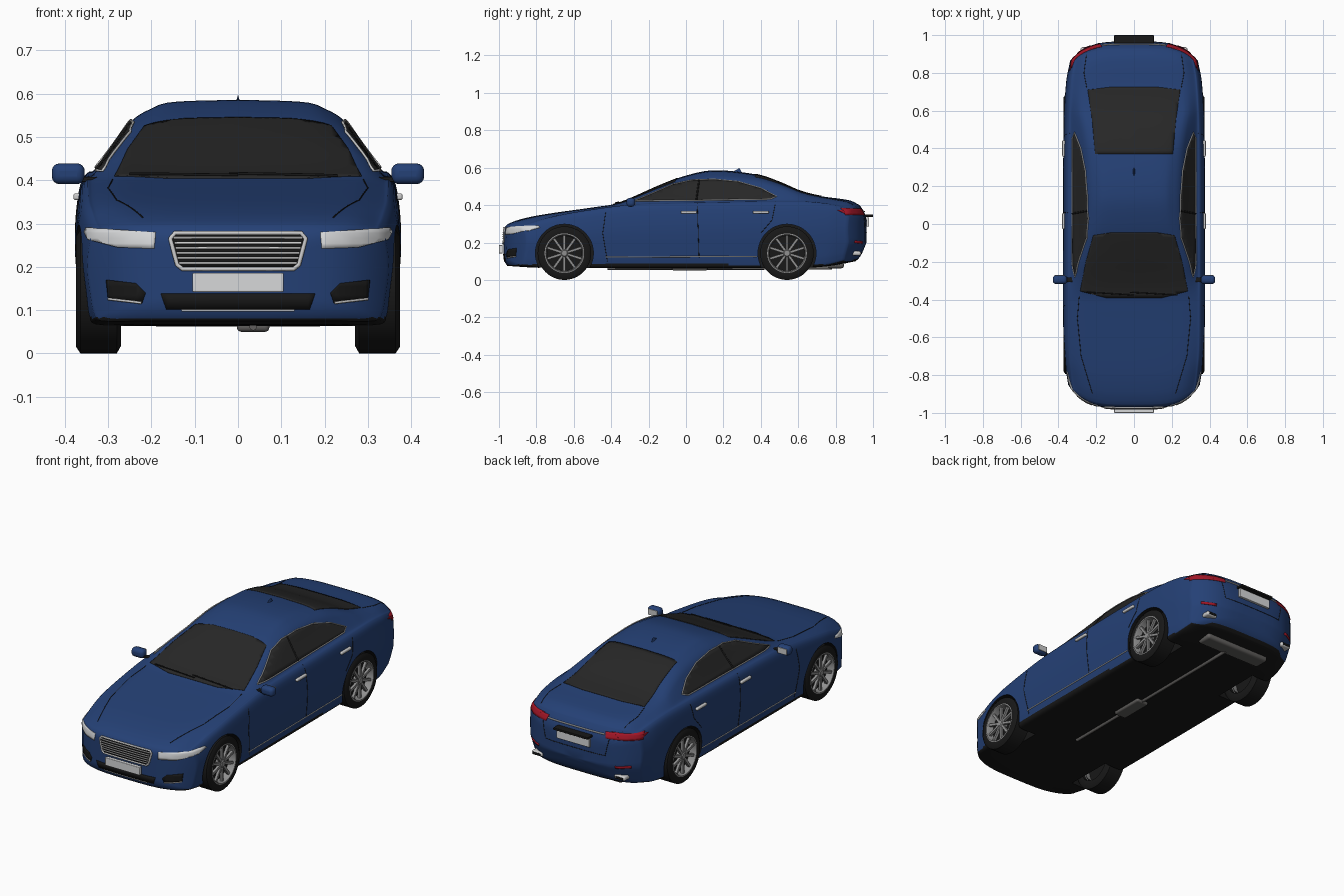
import bpy, bmesh, math
from mathutils import Vector, Matrix
from mathutils.bvhtree import BVHTree

if "Cube" in bpy.data.objects:
    bpy.data.objects.remove(bpy.data.objects["Cube"])


def material(name, *rgb):
    m = bpy.data.materials.new(name)
    m.use_nodes = True
    m.diffuse_color = (*rgb, 1)
    m.node_tree.nodes["Principled BSDF"].inputs["Base Color"].default_value = (*rgb, 1)
    return m


paint = material("blue paint", .018, .052, .18)
black = material("black rubber", .009, .009, .009)
glass = material("dark glass", .02, .02, .02)
chrome = material("chrome", .6, .6, .6)
lens = material("clear lens", .68, .69, .7)
red = material("red lens", .36, .008, .02)
steel = material("exhaust steel", .12, .115, .11)
alloy = material("wheel alloy", .28, .28, .28)


def clamp(t):
    return max(0, min(1, t))


def spline(pts, t):
    """Smooth curve through (position, value) pairs."""
    last = len(pts) - 1
    i = max(0, min(last - 1, sum(p[0] <= t for p in pts) - 1))

    def slope(k):
        a, b = pts[max(k - 1, 0)], pts[min(k + 1, last)]
        return (b[1] - a[1]) / (b[0] - a[0])
    (t0, v0), (t1, v1) = pts[i], pts[i + 1]
    h, s = t1 - t0, clamp((t - t0) / (t1 - t0))
    u = 1 - s
    return (v0 * (1 + 2 * s) * u * u + h * slope(i) * s * u * u
            + v1 * s * s * (3 - 2 * s) - h * slope(i + 1) * s * s * u)


def finish(name, bm, mats, mirror=False, bevel=0):
    me = bpy.data.meshes.new(name)
    bm.to_mesh(me)
    bm.free()
    me.shade_smooth()
    me.set_sharp_from_angle(angle=math.radians(40))
    for m in mats:
        me.materials.append(m)
    ob = bpy.data.objects.new(name, me)
    bpy.context.scene.collection.objects.link(ob)
    if bevel:
        mod = ob.modifiers.new("Bevel", "BEVEL")
        mod.width, mod.segments = bevel, 4
    if mirror:
        ob.modifiers.new("Mirror", "MIRROR")
    return ob


def skin(name, rings, *mats, rule=None):
    bm = bmesh.new()
    rows = [[bm.verts.new(p) for p in ring] for ring in rings]
    for a, b in zip(rows, rows[1:]):
        for i in range(len(a)):
            bm.faces.new((a[i - 1], a[i], b[i], b[i - 1]))
    bmesh.ops.remove_doubles(bm, verts=bm.verts, dist=1e-5)
    bmesh.ops.recalc_face_normals(bm, faces=bm.faces)
    for f in bm.faces:
        f.material_index = rule(f) if rule else 0
    return finish(name, bm, mats)


def lathe(name, profile, *mats, rule=None):
    turn = [math.tau * k / 48 for k in range(48)]
    rings = [[(x, r * math.cos(a), r * math.sin(a)) for a in turn] for x, r in profile]
    return skin(name, rings, *mats, rule=rule)


def box(name, centre, size, mat, bevel=.003, mirror=False):
    bm = bmesh.new()
    bmesh.ops.create_cube(bm, matrix=Matrix.Translation(centre) @ Matrix.Diagonal((*size, 1)))
    return finish(name, bm, [mat], mirror, bevel)


# Body shell: profiles along the length
WIDTH = [(-.955, .348), (-.85, .36), (-.65, .373), (0, .375), (.5, .372), (.8, .358), (.945, .338)]
BELT = [(-.955, .288), (-.88, .305), (-.75, .335), (-.5, .375), (-.3, .4), (0, .41),
        (.6, .418), (.8, .405), (.945, .38)]
TOP = [(-.955, .298), (-.9, .32), (-.78, .347), (-.46, .393), (-.38, .406), (-.31, .43),
       (-.14, .505), (0, .558), (.15, .586), (.38, .563), (.5, .523), (.61, .476),
       (.72, .449), (.9, .424), (.945, .4)]
FLOOR = [(-.955, .075), (-.8, .066), (.6, .066), (.8, .076), (.945, .1)]
# Half section: (width share, height share), then (roof width, hood width, height share)
LOWER = [(0, 0), (.6, 0), (.9, 0), (.955, .08), (.98, .28), (1, .54), (.995, .74), (.97, .93)]
UPPER = [(.93, .93, 0), (.87, .9, .06), (.72, .82, .5), (.64, .76, .74), (.53, .68, .88),
         (.4, .45, .97), (0, 0, 1)]


def section(y):
    w, belt, top, floor = (spline(c, y) for c in (WIDTH, BELT, TOP, FLOOR))
    h = top - belt
    b = clamp(1.6 - h / .11)
    pts = [(x * w, floor + f * (belt - floor)) for x, f in LOWER]
    pts += [((r + (q - r) * b) * w, belt + f * h) for r, q, f in UPPER]
    xs, zs = (list(enumerate(c)) for c in zip(*pts))
    steps = [k * (len(pts) - 1) / 48 for k in range(49)]
    half = [(max(0, spline(xs, t)), spline(zs, t)) for t in steps]
    return half + [(-x, z) for x, z in half[-2:0:-1]]


def bend(x, y, z):
    """Round the nose and tail in plan and lean the tail."""
    f, r = clamp((-.5 - y) / .45) ** 2, clamp((y - .55) / .4) ** 2
    tail = .08 * (x / .335) ** 4 + .4 * max(0, .2 - z) + .3 * max(0, z - .34)
    return x, y + f * .1 * (x / .345) ** 4 - r * tail, z


def cap(end, sign):
    mid = .2
    return [[bend(x * f, end + sign * .02 * (1 - f ** 6), mid + (z - mid) * f)
             for x, z in section(end)] for f in (0, .2, .4, .6, .75, .87, .95, .985)]


rings = cap(-.955, -1)
rings += [[bend(x, y, z) for x, z in section(y)] for y in (-.955 + 1.9 * k / 90 for k in range(91))]
rings += cap(.945, 1)[::-1]
body = skin("body_shell", rings, paint, black,
            rule=lambda f: int(f.calc_center_median().z < .083 or f.normal.z < -.75))
tree = BVHTree.FromPolygons([v.co for v in body.data.vertices],
                            [p.vertices for p in body.data.polygons])

# Projection of flat outlines onto the shell
VIEWS = {"front": (lambda u, v: (u, -1.2, v), Vector((0, 1, 0))),
         "back": (lambda u, v: (u, 1.2, v), Vector((0, -1, 0))),
         "side": (lambda u, v: (.7, u, v), Vector((-1, 0, 0))),
         "top": (lambda u, v: (u, v, .8), Vector((0, 0, -1)))}


def project(u, v, view, lift):
    place, ray = VIEWS[view]
    start = Vector(place(u, v))
    co, no = tree.ray_cast(start, ray)[:2]
    if co is None:
        co, no = tree.find_nearest(start + ray * .35)[:2]
    return co + no * lift


def patch(name, outline, view, mat, mirror=False, lift=.003, step=.02):
    bm = bmesh.new()
    bm.faces.new([bm.verts.new((u, v, 0)) for u, v in outline])
    for axis in (0, 1):
        side = Vector((1 - axis, axis, 0))
        values = [p[axis] for p in outline]
        for k in range(1, int((max(values) - min(values)) / step) + 1):
            bmesh.ops.bisect_plane(bm, geom=bm.verts[:] + bm.edges[:] + bm.faces[:],
                                   plane_co=side * (min(values) + k * step), plane_no=side)
    for v in bm.verts:
        v.co = project(v.co.x, v.co.y, view, lift)
    bm.normal_update()
    if sum(f.normal.dot(VIEWS[view][1]) for f in bm.faces) > 0:
        bmesh.ops.reverse_faces(bm, faces=bm.faces)
    ob = finish(name, bm, [mat], mirror)
    ob.modifiers.new("Plate", "SOLIDIFY").thickness = .005
    return ob


def tube(name, paths, mat, radius, cyclic=False):
    cu = bpy.data.curves.new(name, "CURVE")
    cu.dimensions, cu.bevel_depth, cu.bevel_resolution = "3D", radius, 2
    cu.use_fill_caps = True
    for path in paths:
        sp = cu.splines.new("POLY")
        sp.points.add(len(path) - 1)
        for point, co in zip(sp.points, path):
            point.co = (*co, 1)
        sp.use_cyclic_u = cyclic
    cu.materials.append(mat)
    ob = bpy.data.objects.new(name, cu)
    bpy.context.scene.collection.objects.link(ob)


def line(name, pts, view, mat, radius=.0016, mirror=False, cyclic=False, lift=0):
    path = []
    for a, b in zip(pts, pts[1:] + pts[:1] if cyclic else pts[1:]):
        n = max(1, int(math.dist(a, b) / .02))
        path += [(a[0] + (b[0] - a[0]) * k / n, a[1] + (b[1] - a[1]) * k / n) for k in range(n)]
    path += [] if cyclic else [pts[-1]]
    path = [project(u, v, view, lift) for u, v in path]
    tube(name, [path] + ([[(-x, y, z) for x, y, z in path]] if mirror else []), mat, radius, cyclic)


def both(half):
    """Complete a symmetric outline from its right half."""
    return half + [(-u, v) for u, v in half[::-1]]


# Glass
patch("windshield", both([(.15, -.39), (.285, -.355), (.255, -.2), (.215, -.06), (.12, -.045)]), "top", glass)
patch("rear_window", both([(.205, .37), (.222, .55), (.245, .71), (.12, .725)]), "top", glass)
WINDOW = [(-.28, .42), (.1, .424), (.45, .43), (.485, .445), (.4, .49), (.28, .525), (.15, .537),
          (.03, .532), (-.07, .51), (-.18, .462)]
patch("side_windows", WINDOW, "side", glass, True)
line("window_trim", WINDOW, "side", chrome, .003, True, True, .003)
line("centre_pillars", [(.055, .424), (.07, .534)], "side", black, .005, True, lift=.002)
for s in (-.13, .1):
    line("wiper", [(s - .12, -.36), (s + .13, -.375)], "top", black, .003, lift=.005)

# Panel gaps
line("hood_gaps", [(.29, -.38), (.3, -.5), (.28, -.7), (.22, -.9)], "top", black, mirror=True)
line("trunk_gaps", [(.25, .72), (.265, .8), (.25, .91)], "top", black, mirror=True)
line("front_door_gaps", [(-.43, .36), (-.445, .25), (-.42, .1)], "side", black, mirror=True)
line("middle_door_gaps", [(.06, .41), (.07, .12)], "side", black, mirror=True)
line("rear_door_gaps", [(.48, .42), (.46, .32), (.4, .25)], "side", black, mirror=True)
line("sill_trim", [(-.43, .122), (.38, .126)], "side", chrome, .003, True)

# Nose details
LAMP = [(.19, .279), (.35, .29), (.354, .28), (.345, .263), (.277, .245), (.193, .242)]
patch("headlights", LAMP, "front", lens, True, step=.012)
GRILLE = both([(.145, .277), (.156, .265), (.14, .205), (.128, .195)])
patch("grille_back", GRILLE, "front", black)
line("grille_frame", GRILLE, "front", chrome, .005, cyclic=True, lift=.003)
for k in range(6):
    z = .209 + k * .0115
    line("grille_bar", both([(.136 + k * .0025, z)]), "front", chrome, .0028, lift=.004)
patch("lower_intake", both([(.178, .138), (.165, .102)]), "front", black)
line("intake_trim", both([(.13, .1)]), "front", chrome, .003, lift=.002)
FOG = [(.213, .14), (.235, .162), (.303, .17), (.298, .125), (.222, .115)]
patch("fog_recesses", FOG, "front", black, True)
line("fog_trim", [(.222, .117), (.298, .126)], "front", chrome, .003, True, lift=.003)
box("front_plate", (0, -.99, .164), (.21, .02, .044), lens)

# Tail details
patch("tail_lamps", [(.17, .378), (.33, .382), (.335, .346), (.18, .348)], "back", red, True, step=.012)
patch("tail_lamp_sides", [(.81, .372), (.93, .382), (.93, .347), (.86, .35)], "side", red, True, step=.012)
line("trunk_trim", both([(.17, .365)]), "back", chrome, .004, lift=.002)
line("trunk_lid_gap", both([(.2, .345), (.18, .255)]), "back", black)
box("rear_plate_holder", (0, .978, .343), (.21, .044, .012), black)
box("rear_plate", (0, .972, .31), (.2, .014, .05), lens)
patch("rear_reflectors", [(.23, .205), (.3, .21), (.3, .198), (.23, .193)], "back", red, True)
box("exhaust_tips", (.25, .91, .142), (.065, .05, .024), chrome, .01, True)
box("exhaust_openings", (.25, .934, .142), (.045, .006, .012), black, .002, True)

# Door handles, mirrors and roof fin
for y in (.015, .4):
    box("door_handles", (.372, y, .362), (.016, .085, .015), chrome, .005, True)
box("mirror_housings", (.392, -.295, .415), (.076, .046, .048), paint, .018, True)
box("mirror_glass", (.392, -.271, .415), (.056, .004, .032), chrome, .001, True)
box("mirror_arms", (.342, -.295, .402), (.06, .025, .012), black, .004, True)
fin = [[(.007 * (1 - s) * math.cos(a), .27 + .015 * s + .03 * (1 - s) * math.sin(a), .572 + .026 * s)
        for a in (math.tau * k / 16 for k in range(16))] for s in (0, .5, .8, 1)]
skin("roof_fin", fin, paint)

# Underbody exhaust
tube("exhaust_pipe", [[(.035, -.42, .062), (.035, .78, .064)]], steel, .009)
box("catalyst", (.035, .02, .062), (.075, .19, .024), steel, .01)
box("muffler", (0, .8, .078), (.4, .09, .032), steel, .015)

# Wheels: shared meshes on four hubs, with wells cut into the shell
tyre = lathe("tyre", [(.035, .1), (-.05, .1), (-.052, .125), (-.042, .143), (.042, .143),
                      (.052, .128), (.05, .106), (.035, .1)], black)
rim = lathe("rim", [(-.03, .099), (.04, .107), (.05, .106), (.051, .1), (.042, .095), (-.03, .092)], alloy)
disc = lathe("brake_disc", [(.012, 0), (.012, .094), (0, .094), (0, 0)], black)
hub = lathe("hub", [(.01, 0), (.01, .024), (.04, .022), (.046, .015), (.046, 0)], alloy)
bm = bmesh.new()
for k in range(10):
    bmesh.ops.create_cube(bm, matrix=Matrix.Rotation(math.tau * k / 10, 4, "X")
                          @ Matrix.Translation((.035, 0, .058)) @ Matrix.Diagonal((.014, .013, .08, 1)))
spokes = finish("spokes", bm, [alloy])
well = lathe("wheel_well_cutter", [(-.085, 0), (-.085, .155), (.2, .155), (.2, 0)],
             paint, black, rule=lambda f: 1)
well.hide_render = True
parts, cutters = (tyre, rim, disc, hub, spokes, well), []
for end, y in (("front", -.65), ("rear", .54)):
    for side, s in (("left", 1), ("right", -1)):
        for part in parts:
            ob = part.copy()
            ob.name = f"{end}_{side}_{part.name}"
            ob.location = (s * .322, y, .143)
            ob.rotation_euler.z = 0 if s > 0 else math.pi
            bpy.context.scene.collection.objects.link(ob)
            if part is well:
                cutters.append(ob)
                mod = body.modifiers.new("Well", "BOOLEAN")
                mod.operation, mod.solver, mod.object = "DIFFERENCE", "EXACT", ob
bpy.context.view_layer.update()
body.data = bpy.data.meshes.new_from_object(body.evaluated_get(bpy.context.evaluated_depsgraph_get()))
body.modifiers.clear()
body.data.set_sharp_from_angle(angle=math.radians(40))
for ob in (*parts, *cutters):
    bpy.data.objects.remove(ob)
